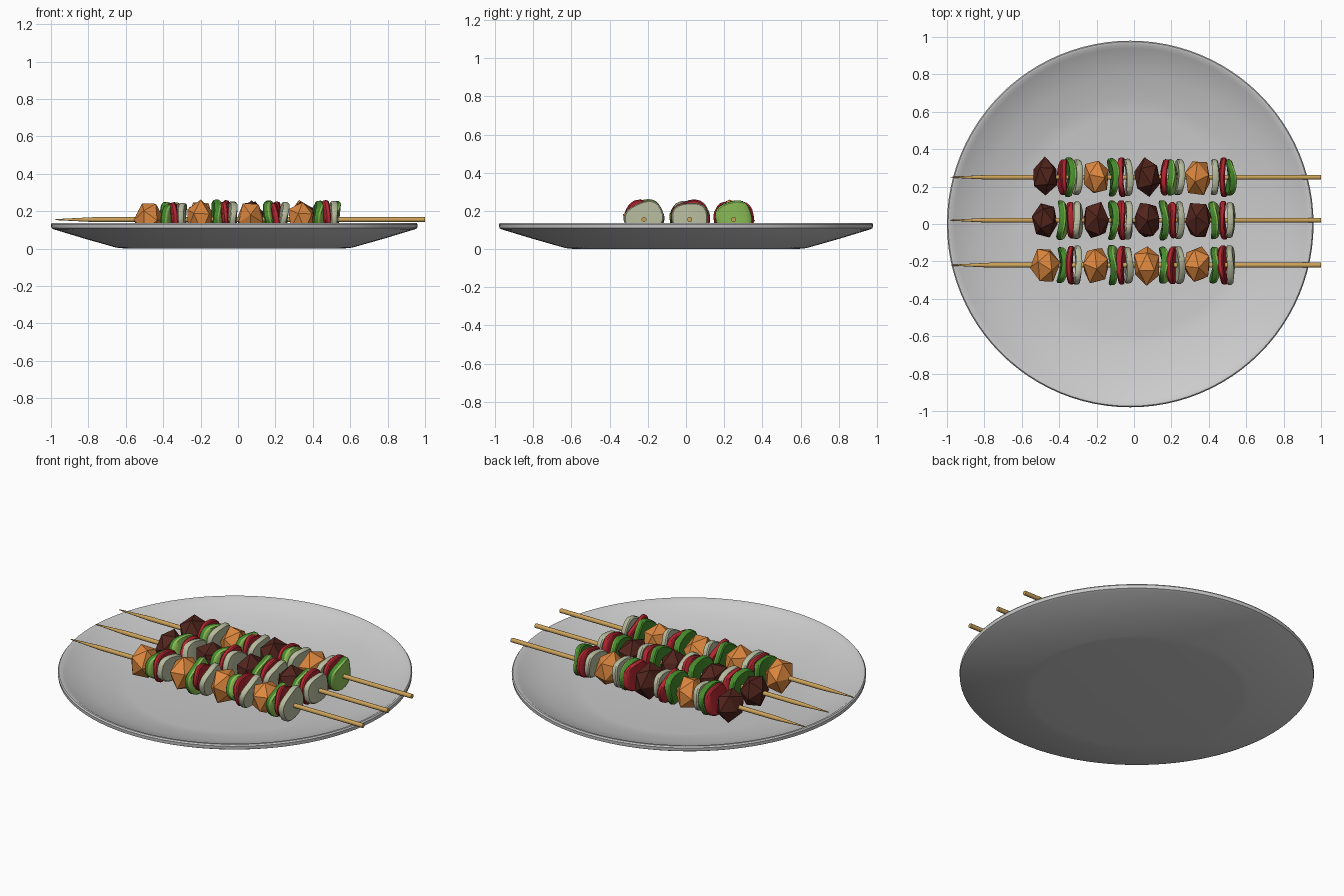
import bpy, bmesh, math, random
from mathutils import Matrix, Vector

if "Cube" in bpy.data.objects:
    bpy.data.objects.remove(bpy.data.objects["Cube"])

random.seed(7)


def material(name, rgb):
    m = bpy.data.materials.new(name)
    m.diffuse_color = (*rgb, 1)
    m.use_nodes = True
    m.node_tree.nodes["Principled BSDF"].inputs["Base Color"].default_value = m.diffuse_color
    return m


WOOD = material("wood", (0.60, 0.36, 0.10))
BEEF = material("beef", (0.085, 0.018, 0.012))
CHICKEN = material("chicken", (0.74, 0.25, 0.05))
RED = material("red_skin", (0.45, 0.02, 0.03))
GREEN = material("green_skin", (0.06, 0.26, 0.025))
LIME = material("green_flesh", (0.28, 0.55, 0.10))
ONION = material("onion", (0.47, 0.50, 0.34))


def finish(bm, name, mats=(), smooth=None):
    bmesh.ops.recalc_face_normals(bm, faces=bm.faces)
    me = bpy.data.meshes.new(name)
    bm.to_mesh(me)
    bm.free()
    ob = bpy.data.objects.new(name, me)
    bpy.context.collection.objects.link(ob)
    for m in mats:
        me.materials.append(m)
    if smooth:
        bpy.ops.object.select_all(action='DESELECT')
        bpy.context.view_layer.objects.active = ob
        ob.select_set(True)
        bpy.ops.object.shade_smooth_by_angle(angle=math.radians(smooth))
    return ob


def lathe(name, profile, steps, mats=(), matrix=Matrix(), smooth=40):
    """Revolve (radius, height) points about z."""
    bm = bmesh.new()
    vs = [bm.verts.new((r, 0, z)) for r, z in profile]
    es = [bm.edges.new(p) for p in zip(vs, vs[1:])]
    bmesh.ops.spin(bm, geom=vs + es, cent=(0, 0, 0), axis=(0, 0, 1),
                   angle=math.tau, steps=steps, use_duplicate=False)
    bmesh.ops.remove_doubles(bm, verts=bm.verts, dist=1e-5)
    bmesh.ops.transform(bm, matrix=matrix, verts=bm.verts)
    return finish(bm, name, mats, smooth)


def chunk(name, x, y, mat):
    """Faceted lump of meat."""
    bm = bmesh.new()
    bmesh.ops.create_icosphere(bm, subdivisions=1, radius=1)
    rot = Matrix.Rotation(random.uniform(0, 6), 4, Vector((random.random(), random.random(), 1)))
    bmesh.ops.transform(bm, matrix=rot, verts=bm.verts)
    for v in bm.verts:
        v.co *= random.uniform(0.93, 1.1)
        v.co = Vector((x + v.co.x * 0.076, y + v.co.y * 0.104, Z + v.co.z * 0.1))
    finish(bm, name, [mat])


def slice_piece(name, x, y, mats, thick, bend):
    """Rounded, slightly cupped vegetable slice threaded across the skewer."""
    bm = bmesh.new()
    n, rings = 24, (0.35, 0.7, 0.93, 1.0)
    a, b = random.uniform(0.093, 0.106), random.uniform(0.074, 0.09)

    def point(t, r, side):
        c, s = math.cos(t), math.sin(t)
        py = a * r * math.copysign(abs(c) ** 0.75, c)
        pz = b * r * math.copysign(abs(s) ** 0.75, s)
        half = thick / 2 * (0.55 if r == 1.0 else 1)
        return (side * half + bend * (0.4 - (py / a) ** 2), py, pz)

    loops = []
    for side, order in ((-1, rings), (1, rings[::-1])):
        for r in order:
            loops.append([bm.verts.new(point(math.tau * i / n, r, side)) for i in range(n)])
    for k, (p, q) in enumerate(zip(loops, loops[1:])):
        for i in range(n):
            f = bm.faces.new((p[i], p[(i + 1) % n], q[(i + 1) % n], q[i]))
            f.material_index = 1 if len(mats) > 1 and k > 3 else 0
    bm.faces.new(loops[0])
    bm.faces.new(loops[-1]).material_index = len(mats) - 1
    m = (Matrix.Translation((x, y, Z + 0.008))
         @ Matrix.Rotation(random.uniform(-0.15, 0.15), 4, 'Y')
         @ Matrix.Rotation(random.uniform(-0.06, 0.06), 4, 'Z')
         @ Matrix.Rotation(random.uniform(-0.5, 0.5), 4, 'X'))
    bmesh.ops.transform(bm, matrix=m, verts=bm.verts)
    finish(bm, name, mats, 40)


# Plate: flat base, flared wall, small upright rim
lathe("plate", [(0, 0), (0.58, 0), (0.63, 0.005), (0.80, 0.053), (0.965, 0.103),
                (0.978, 0.11), (0.98, 0.13), (0.974, 0.138), (0.962, 0.138),
                (0.94, 0.122), (0.80, 0.077), (0.66, 0.04), (0.58, 0.03), (0, 0.03)],
      96, matrix=Matrix.Translation((-0.02, 0, 0)))

Z = 0.155  # skewer height
KINDS = {"g": ("green_pepper", [GREEN, LIME], 0.036, 0.022),
         "r": ("red_pepper", [RED], 0.03, -0.012),
         "o": ("onion", [ONION], 0.034, 0.012)}
# Per skewer: y, meat of each group, slice order of each group
ROWS = [(0.25, "BCBC", ("rgo", "gro", "rgo", "org")),
        (0.02, "BBBB", ("gro", "gro", "gro", "gro")),
        (-0.22, "CCCC", ("gro", "gro", "gro", "gro"))]
lay_x = Matrix.Rotation(math.pi / 2, 4, 'Y')

for n, (y, meats, orders) in enumerate(ROWS, 1):
    # Wooden stick with a tapered point
    lathe(f"skewer_{n}", [(0, -0.98), (0.003, -0.97), (0.013, -0.77), (0.013, 1.0), (0, 1.0)],
          12, [WOOD], Matrix.Translation((0, y, Z)) @ lay_x)
    # Four groups of one meat chunk and three slices
    for g, (meat, order) in enumerate(zip(meats, orders)):
        x = -0.475 + g * 0.272
        label = "beef" if meat == "B" else "chicken"
        chunk(f"{label}_{n}_{g + 1}", x, y, BEEF if meat == "B" else CHICKEN)
        for k, c in enumerate(order):
            name, mats, thick, bend = KINDS[c]
            slice_piece(f"{name}_{n}_{g + 1}", x + 0.093 + k * 0.041, y, mats, thick, bend)
